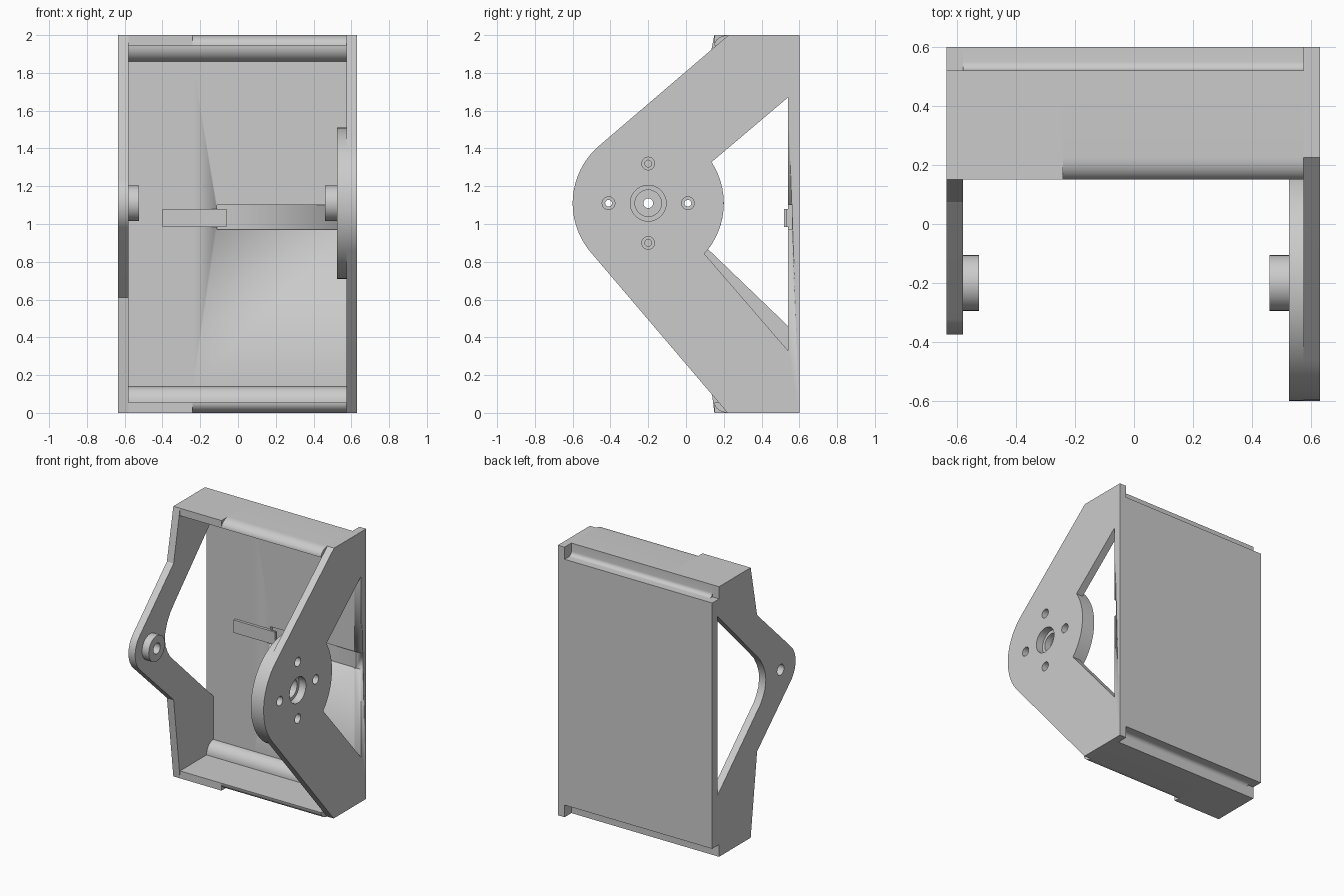
import bpy, bmesh
from math import pi, cos, sin, acos, atan2, hypot, radians
from mathutils import Matrix

if "Cube" in bpy.data.objects:
    bpy.data.objects.remove(bpy.data.objects["Cube"])

PIVOT = (-0.2, 1.11)


def arc(c, rx, a0, a1, n=12, rz=None):
    rz = rz or rx
    return [(c[0] + rx * cos(a0 + (a1 - a0) * i / n),
             c[1] + rz * sin(a0 + (a1 - a0) * i / n)) for i in range(n + 1)]


def circle(y, z, r, n=32):
    return arc((y, z), r, 0, 2 * pi, n)[:-1]


def nose(upper, lower, r):
    """Arc round the pivot, tangent to lines from both given points."""
    def angles(p):
        dy, dz = p[0] - PIVOT[0], p[1] - PIVOT[1]
        return atan2(dz, dy), acos(r / hypot(dy, dz))
    (bu, ou), (bl, ol) = angles(upper), angles(lower)
    return [upper] + arc(PIVOT, r, bu + ou, bl - ol + 2 * pi, 24) + [lower]


def plate(name, loops, x0, x1):
    """Extrude (y, z) loops along x; inner loops become holes."""
    cu = bpy.data.curves.new(name, 'CURVE')
    cu.dimensions, cu.fill_mode = '2D', 'BOTH'
    cu.extrude = (x1 - x0) / 2
    for loop in loops:
        s = cu.splines.new('POLY')
        s.points.add(len(loop) - 1)
        for p, (y, z) in zip(s.points, loop):
            p.co = (y, z, 0, 1)
        s.use_cyclic_u = True
    tmp = bpy.data.objects.new(name + "_curve", cu)
    bpy.context.collection.objects.link(tmp)
    deps = bpy.context.evaluated_depsgraph_get()
    me = bpy.data.meshes.new_from_object(tmp.evaluated_get(deps))
    bpy.data.objects.remove(tmp)
    me.transform(Matrix(((0, 0, 1, (x0 + x1) / 2), (1, 0, 0, 0),
                         (0, 1, 0, 0), (0, 0, 0, 1))))
    bm = bmesh.new()
    bm.from_mesh(me)
    bmesh.ops.remove_doubles(bm, verts=bm.verts, dist=1e-5)
    bmesh.ops.recalc_face_normals(bm, faces=bm.faces)
    for f in bm.faces:
        f.smooth = True
    bm.to_mesh(me)
    bm.free()
    me.set_sharp_from_angle(angle=radians(30))
    ob = bpy.data.objects.new(name, me)
    bpy.context.collection.objects.link(ob)
    return ob


def box(name, x0, x1, y0, y1, z0, z1):
    return plate(name, [[(y0, z0), (y1, z0), (y1, z1), (y0, z1)]], x0, x1)


def mirrored(pts):
    return [(y, 2 - z) for y, z in reversed(pts)]


# Tray cross-section: back, top and bottom walls, with stepped rear corners
def tray(front):
    outer = front + [(0.52, 2)] + arc((0.55, 1.94), 0.03, pi, 1.5 * pi, 6) + [(0.6, 1.91)]
    inner = arc((0.54, 1.945), 0.08, 1.5 * pi, pi, 10, 0.085) + [(0.15, 1.945)]
    return outer + mirrored(outer) + mirrored(inner) + inner


rounded = arc((0.225, 1.945), 0.075, pi, pi / 2, 8, 0.055)[1:]
plate("tray_square_lip", [tray([(0.15, 2)])], -0.58, -0.24)
tray_main = plate("tray_rounded_lip", [tray(rounded)], -0.24, 0.575)

# Right side arm with a window, centre bore and four screw holes
screws = [(PIVOT[0] + 0.21 * dy, PIVOT[1] + 0.21 * dz)
          for dy, dz in ((1, 0), (-1, 0), (0, 1), (0, -1))]
outline = [(0.6, 0), (0.6, 2)] + nose((0.225, 2), (0.22, 0), 0.4)
window = [(0.54, 0.33), (0.54, 1.67)] + arc(PIVOT, 0.4, radians(33), radians(-42), 14)
right_arm = plate("right_arm", [outline, window, circle(*PIVOT, 0.095)]
                  + [circle(*s, 0.034, 20) for s in screws], 0.575, 0.63)

# Bearing disc and hollow boss inside the right arm
plate("right_disc", [circle(*PIVOT, 0.4, 64), circle(*PIVOT, 0.07)]
      + [circle(*s, 0.018, 16) for s in screws], 0.525, 0.575)
plate("right_boss", [circle(*PIVOT, 0.095), circle(*PIVOT, 0.026, 20)], 0.46, 0.525)

# Left side arm, slimmer, with its boss
outline = [(0.15, 0), (0.52, 0), (0.52, 0.09), (0.6, 0.09), (0.6, 1.91),
           (0.52, 1.91), (0.52, 2), (0.15, 2)] + nose((0.075, 1.62), (0.075, 0.61), 0.175)
window = [(0.54, 0.46), (0.54, 1.79), (0.08, 1.32), (0.035, 1.27), (0, 1.21), (-0.022, 1.15),
          (-0.027, 1.1), (-0.018, 1.04), (0.005, 0.99), (0.035, 0.945), (0.08, 0.902)]
plate("left_arm", [outline, window, circle(*PIVOT, 0.04, 24)], -0.635, -0.58)
plate("left_boss", [circle(*PIVOT, 0.095), circle(*PIVOT, 0.04, 24)], -0.58, -0.525)

# Cable channel in the back wall, and its retaining tab
cutter = box("channel_cutter", -0.11, 0.7, 0.5, 0.56, 0.97, 1.1)
cutter.hide_render = True
cutter.hide_viewport = True
for ob in (tray_main, right_arm):
    m = ob.modifiers.new("channel", 'BOOLEAN')
    m.operation, m.object, m.solver = 'DIFFERENCE', cutter, 'EXACT'
box("cable_tab", -0.4, -0.06, 0.52, 0.535, 0.985, 1.08)
box("tab_root", -0.4, -0.11, 0.535, 0.55, 0.985, 1.08)
